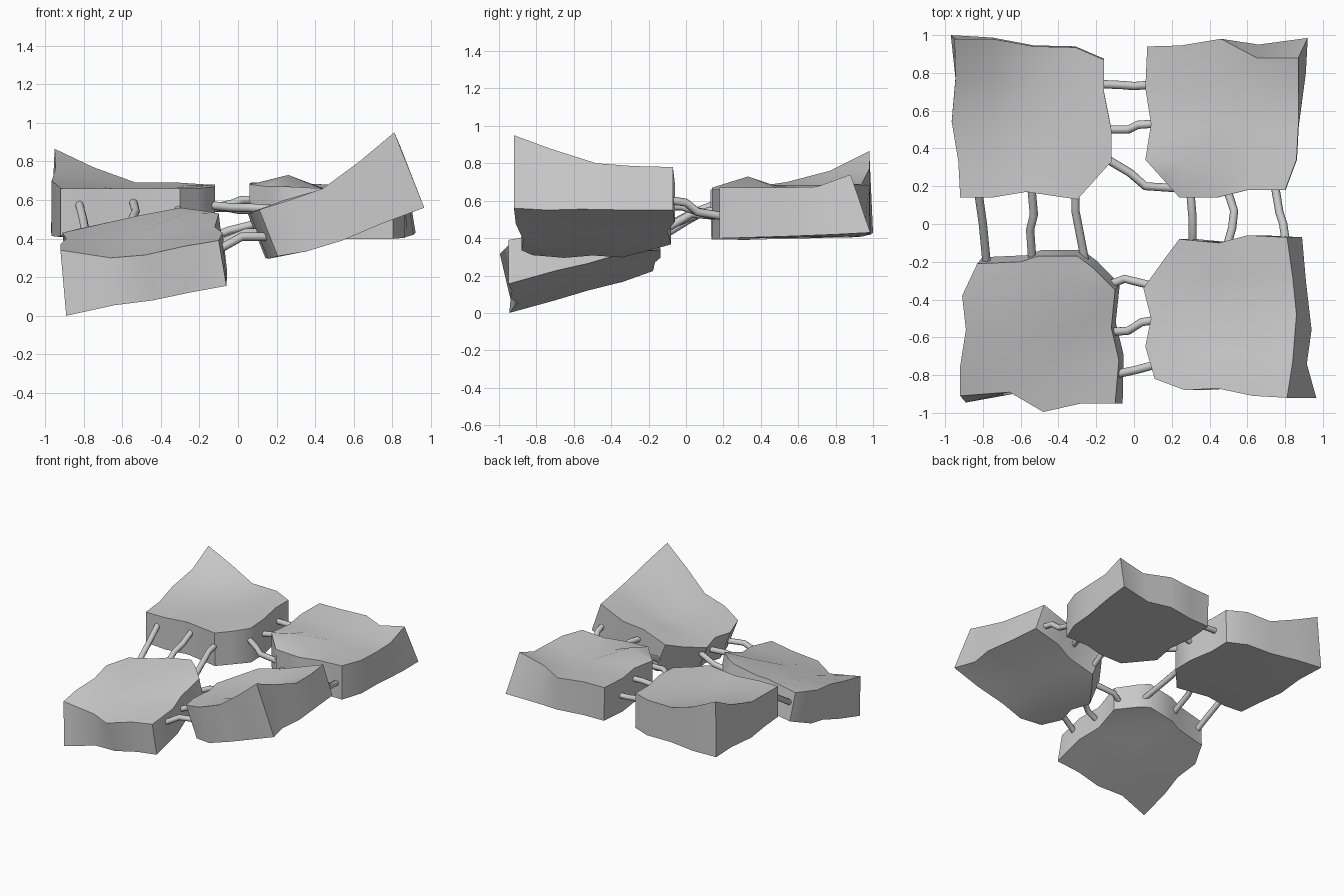
import bpy, bmesh
from mathutils import Vector


def coons(P, bump):
    """5x5 grid of points spanning 16 rim points, with offsets for inner points."""
    S, E, N, W = P[0:5], P[4:9], P[12:7:-1], [P[0]] + P[15:11:-1]
    g = {}
    for j in range(5):
        for i in range(5):
            u, v = i / 4, j / 4
            g[i, j] = ((1 - v) * S[i] + v * N[i] + (1 - u) * W[j] + u * E[j]
                       - (1 - u) * (1 - v) * P[0] - u * (1 - v) * P[4]
                       - u * v * P[8] - (1 - u) * v * P[12]
                       + Vector(bump.get((i, j), (0, 0, 0))))
    return g


RING = ([(i, 0) for i in range(4)] + [(4, j) for j in range(4)]
        + [(i, 4) for i in range(4, 0, -1)] + [(0, j) for j in range(4, 0, -1)])


def slab(name, rim, down, plane_point, plane_normal, inner, bump, low_fix):
    """Wavy slab: 16 rim points (front-left, counter-clockwise), walls dropped along
    'down' to a base plane; 'low_fix' moves single base points, 'inner' is the rounded corner."""
    d, p0, n = Vector(down), Vector(plane_point), Vector(plane_normal)
    P = [Vector(p) for p in rim]
    L = [Vector(low_fix[k]) if k in low_fix else p + d * ((p0 - p).dot(n) / d.dot(n))
         for k, p in enumerate(P)]
    # keep the faces beside the rounded corner from folding
    ci, cj = inner
    shift = ((2 - ci) * .05, (2 - cj) * .05, 0)
    top_bump = {inner: shift, **bump}
    bm = bmesh.new()
    layers = []
    for pts, b in ((P, top_bump), (L, {inner: shift})):
        g = {k: bm.verts.new(c) for k, c in coons(pts, b).items()}
        for j in range(4):
            for i in range(4):
                q = [g[i, j], g[i + 1, j], g[i + 1, j + 1], g[i, j + 1]]
                bm.faces.new(q if not layers else q[::-1])
        layers.append([g[k] for k in RING])
    top, low = layers
    for k in range(16):
        m = (k + 1) % 16
        bm.faces.new((top[m], top[k], low[k], low[m]))
    bmesh.ops.recalc_face_normals(bm, faces=bm.faces)
    me = bpy.data.meshes.new(name)
    bm.to_mesh(me)
    bm.free()
    ob = bpy.data.objects.new(name, me)
    bpy.context.collection.objects.link(ob)
    bpy.ops.object.select_all(action='DESELECT')
    ob.select_set(True)
    bpy.context.view_layer.objects.active = ob
    bpy.ops.object.shade_smooth_by_angle(angle=0.87)


def rod(name, pts):
    """Bent round bar, with both ends pushed a little into the slabs."""
    p = [Vector(q) for q in pts]
    p[0] += (p[0] - p[1]).normalized() * 0.03
    p[-1] += (p[-1] - p[-2]).normalized() * 0.03
    cu = bpy.data.curves.new(name, 'CURVE')
    cu.dimensions = '3D'
    cu.bevel_depth = 0.022
    cu.bevel_resolution = 2
    cu.use_fill_caps = True
    sp = cu.splines.new('POLY')
    sp.points.add(len(p) - 1)
    for s, q in zip(sp.points, p):
        s.co = (*q, 1)
    sp.use_smooth = True
    bpy.context.collection.objects.link(bpy.data.objects.new(name, cu))


# Four broken slabs
slab("slab_back_left", [
    (-.92, .14, .66), (-.75, .14, .66), (-.57, .17, .66), (-.30, .13, .66),
    (-.21, .23, .66), (-.12, .33, .67), (-.12, .50, .68), (-.16, .70, .68),
    (-.16, .87, .68), (-.31, .935, .69), (-.53, .94, .69), (-.75, .98, .77),
    (-.95, .98, .865), (-.945, .77, .76), (-.965, .54, .70), (-.93, .33, .67)],
    (0, .02, -1), (-.55, .55, .405), (.02, -.02, 1), (3, 1), {},
    {12: (-.97, 1.0, .43), 0: (-.92, .14, .415)})

slab("slab_back_right", [
    (.15, .24, .67), (.24, .14, .67), (.44, .14, .66), (.60, .18, .66),
    (.80, .18, .67), (.86, .34, .67), (.87, .52, .67), (.87, .70, .675),
    (.87, .88, .74), (.65, .88, .69), (.46, .98, .68), (.25, .945, .69),
    (.07, .94, .69), (.06, .72, .685), (.09, .53, .685), (.06, .34, .68)],
    (.01, 0, -1), (.5, .55, .41), (0, -.03, 1), (1, 1), {(1, 1): (.06, .05, .055)},
    {8: (.92, .985, .43), 7: (.91, .80, .42), 9: (.66, .95, .41)})

slab("slab_front_right", [
    (.11, -.82, .55), (.27, -.88, .60), (.44, -.87, .66), (.63, -.91, .80),
    (.81, -.92, .95), (.84, -.73, .88), (.86, -.48, .80), (.84, -.28, .785),
    (.81, -.07, .78), (.60, -.06, .70), (.45, -.10, .66), (.24, -.08, .60),
    (.15, -.20, .56), (.05, -.34, .53), (.09, -.50, .54), (.06, -.65, .53)],
    (.37, 0, -.93), (.18, -.82, .30), (-.34, -.02, 1), (1, 3), {(2, 2): (0, 0, -.02)},
    {1: (.36, -.88, .335), 2: (.54, -.87, .39), 3: (.74, -.91, .475),
     4: (.965, -.92, .56), 5: (.915, -.74, .55), 6: (.94, -.56, .555),
     7: (.91, -.3, .55), 8: (.89, -.07, .55)})

slab("slab_front_left", [
    (-.92, -.91, .34), (-.66, -.89, .30), (-.48, -.995, .315), (-.28, -.95, .36),
    (-.10, -.95, .39), (-.08, -.72, .43), (-.12, -.55, .46), (-.10, -.35, .53),
    (-.22, -.23, .55), (-.30, -.17, .56), (-.51, -.17, .52), (-.60, -.20, .50),
    (-.83, -.21, .45), (-.91, -.38, .43), (-.89, -.56, .40), (-.92, -.75, .37)],
    (.12, .15, -1), (-.89, -.945, 0), (-.19, -.27, 1), (3, 3), {(2, 2): (0, 0, .03)},
    {0: (-.89, -.945, 0), 1: (-.64, -.90, .055), 2: (-.44, -.94, .08),
     3: (-.25, -.93, .12), 4: (-.06, -.95, .155)})

# Bent reinforcing rods bridging each gap, three per side
rods = {
    "back_rod": [
        [(-.16, .74, .56), (-.05, .735, .56), (0, .73, .55), (.06, .735, .55)],
        [(-.12, .50, .56), (-.03, .50, .58), (.02, .525, .60), (.09, .53, .60)],
        [(-.12, .33, .57), (-.02, .27, .56), (.06, .20, .56), (.22, .19, .55)]],
    "front_rod": [
        [(-.10, -.31, .42), (-.05, -.29, .44), (.07, -.32, .47)],
        [(-.10, -.57, .37), (-.03, -.565, .40), (.04, -.52, .43), (.10, -.51, .43)],
        [(-.07, -.79, .36), (.02, -.77, .41), (.13, -.74, .41)]],
    "left_rod": [
        [(-.82, .14, .57), (-.80, 0, .49), (-.78, -.21, .36)],
        [(-.54, .16, .58), (-.53, .05, .54), (-.55, -.03, .50), (-.54, -.17, .42)],
        [(-.31, .15, .55), (-.31, .07, .53), (-.26, -.19, .43)]],
    "right_rod": [
        [(.30, .15, .52), (.31, .03, .53), (.31, -.09, .46)],
        [(.50, .16, .52), (.53, .07, .54), (.52, -.02, .57), (.50, -.09, .57)],
        [(.75, .18, .52), (.77, .06, .54), (.79, 0, .59), (.80, -.07, .60)]],
}
for side, group in rods.items():
    for k, path in enumerate(group):
        rod(f"{side}_{k + 1}", path)
